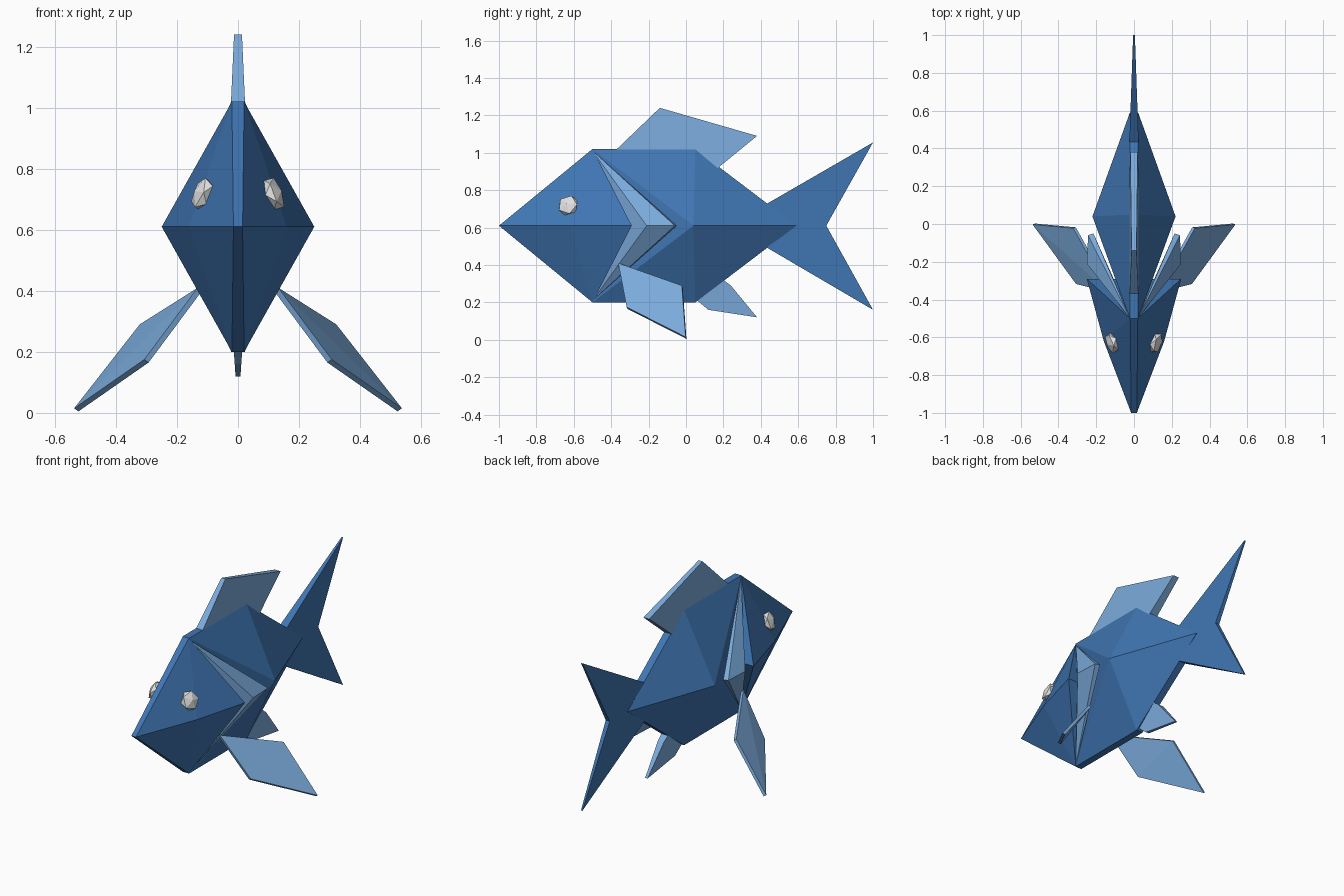
import bpy, bmesh
from mathutils import Vector

if "Cube" in bpy.data.objects:
    bpy.data.objects.remove(bpy.data.objects["Cube"])


def material(name, rgb):
    m = bpy.data.materials.new(name)
    m.diffuse_color = (*rgb, 1)
    m.use_nodes = True
    m.node_tree.nodes["Principled BSDF"].inputs["Base Color"].default_value = m.diffuse_color
    return m


BLUE = material("deep blue", (0.05, 0.18, 0.45))
LIGHT = material("light blue", (0.20, 0.41, 0.72))
WHITE = material("eye white", (0.75, 0.75, 0.75))


def finish(name, bm, mat):
    bmesh.ops.recalc_face_normals(bm, faces=bm.faces)
    me = bpy.data.meshes.new(name)
    bm.to_mesh(me)
    bm.free()
    me.materials.append(mat)
    ob = bpy.data.objects.new(name, me)
    bpy.context.collection.objects.link(ob)
    return ob


def hull(name, pts, mat):
    """Faceted solid wrapped around a few corner points."""
    bm = bmesh.new()
    for p in pts:
        bm.verts.new(p)
    r = bmesh.ops.convex_hull(bm, input=bm.verts[:])
    loose = [v for v in bm.verts if not v.link_faces]
    bmesh.ops.delete(bm, geom=loose, context='VERTS')
    return finish(name, bm, mat)


def both(pts):
    return [(s * x, y, z) for x, y, z in pts for s in (1, -1)]


def fin(name, outline, width, mat):
    """Upright blade from a (y, z) outline; width(y, z) is the half thickness."""
    bm = bmesh.new()
    a, b = [[bm.verts.new((s * width(y, z), y, z)) for y, z in outline] for s in (1, -1)]
    n = len(outline)
    bm.faces.new(a)
    bm.faces.new(b[::-1])
    for i in range(n):
        j = (i + 1) % n
        bm.faces.new((a[i], b[i], b[j], a[j]))
    return finish(name, bm, mat)


# Head and body: two faceted wedges meeting along the ridge behind the head
hull("head", both([(0.015, -1, 0.61), (0.02, -0.5, 1.02), (0.02, -0.5, 0.2),
                   (0.16, -0.62, 0.61), (0.25, -0.29, 0.61)]), BLUE)
hull("body", both([(0.022, -0.5, 1.02), (0.022, 0.05, 1.02), (0.022, -0.5, 0.2),
                   (0.022, 0.05, 0.2), (0.22, 0.04, 0.61), (0.022, 0.59, 0.61)]), BLUE)

# Forked tail, thinning to the rear
fin("tail", [(0.42, 0.72), (1, 1.055), (0.75, 0.61), (1, 0.16), (0.42, 0.5)],
    lambda y, z: 0.025 - 0.035 * (y - 0.42), BLUE)

# Back and belly fins
fin("dorsal_fin", [(-0.39, 1.0), (-0.14, 1.24), (0.38, 1.09), (0.16, 0.91)],
    lambda y, z: 0.026 - 0.045 * (z - 0.95), LIGHT)
fin("belly_fin", [(0.06, 0.21), (0.2, 0.32), (0.24, 0.29), (0.38, 0.12), (0.12, 0.16)],
    lambda y, z: 0.008 + 0.07 * (z - 0.12), LIGHT)

for s, side in ((1, "right"), (-1, "left")):
    # Gill flap flaring out between head and body
    hull(side + "_gill", [(s * x, y, z) for x, y, z in
         [(0.02, -0.5, 1.01), (0.02, -0.5, 0.21), (0.25, -0.21, 0.61),
          (0.243, -0.06, 0.61), (0.215, -0.05, 0.61), (0.09, -0.33, 0.61)]], LIGHT)

    # Side fin: thin slab around a kite outline
    kite = [Vector((s * x, y, z)) for x, y, z in
            [(0.125, -0.36, 0.405), (0.315, -0.02, 0.285), (0.53, 0, 0.01), (0.3, -0.315, 0.17)]]
    n = (kite[2] - kite[0]).cross(kite[3] - kite[1]).normalized() * 0.009
    hull(side + "_fin", [p + n * k for p in kite for k in (1, -1)], LIGHT)

    # Eye: flattened faceted ball lying on the cheek
    bm = bmesh.new()
    bmesh.ops.create_icosphere(bm, subdivisions=1, radius=1)
    bmesh.ops.scale(bm, vec=(0.06, 0.06, 0.028), verts=bm.verts)
    eye = finish(side + "_eye", bm, WHITE)
    eye.rotation_mode = 'QUATERNION'
    eye.rotation_quaternion = Vector((s * 0.29, -0.095, 0.115)).to_track_quat('Z', 'Y')
    eye.location = (s * 0.118, -0.63, 0.718)
